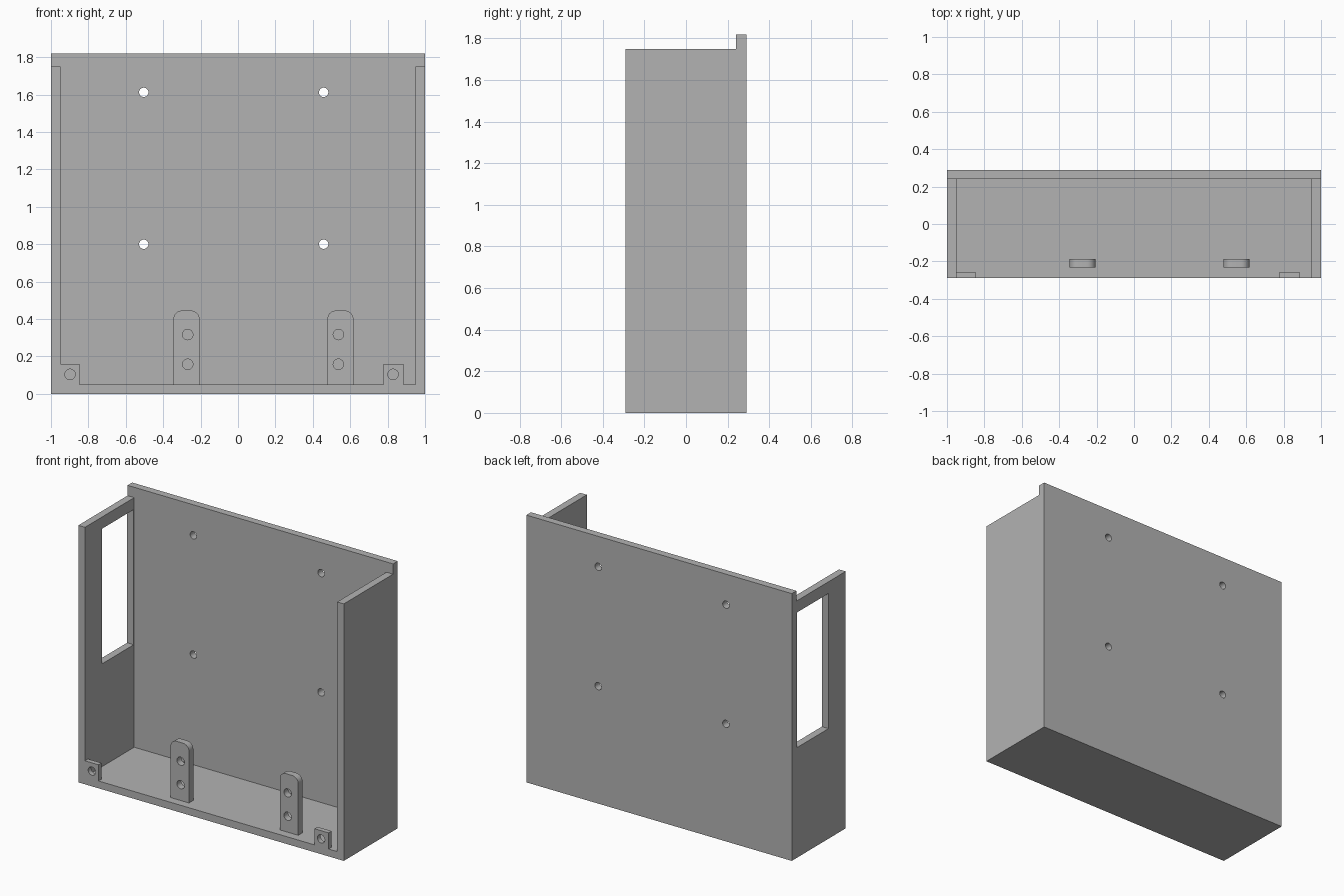
import bpy, bmesh, math

cube = bpy.data.objects.get("Cube")
if cube:
    bpy.data.objects.remove(cube, do_unlink=True)

grey = bpy.data.materials.new("plain grey")
grey.use_nodes = True
GREY = (0.45, 0.45, 0.45, 1)
grey.diffuse_color = GREY
grey.node_tree.nodes["Principled BSDF"].inputs["Base Color"].default_value = GREY

FRONT, BACK = -0.29, 0.29
WALL = 0.05


def extrude(name, outline, y0, y1):
    """Solid made from an (x, z) outline pushed from y0 to y1."""
    bm = bmesh.new()
    face = bm.faces.new([bm.verts.new((x, y0, z)) for x, z in outline])
    side = bmesh.ops.extrude_face_region(bm, geom=[face])["geom"]
    moved = [v for v in side if isinstance(v, bmesh.types.BMVert)]
    bmesh.ops.translate(bm, verts=moved, vec=(0, y1 - y0, 0))
    bmesh.ops.recalc_face_normals(bm, faces=bm.faces)
    mesh = bpy.data.meshes.new(name)
    bm.to_mesh(mesh)
    bm.free()
    mesh.materials.append(grey)
    obj = bpy.data.objects.new(name, mesh)
    bpy.context.collection.objects.link(obj)
    return obj


def box(name, x0, x1, y0, y1, z0, z1):
    return extrude(name, [(x0, z0), (x1, z0), (x1, z1), (x0, z1)], y0, y1)


def arc(cx, cz, r, start, end, steps):
    angles = [math.radians(start + (end - start) * i / steps) for i in range(steps + 1)]
    return [(cx + r * math.cos(a), cz + r * math.sin(a)) for a in angles]


def hole(x, z, r, y0, y1):
    return extrude("hole_cutter", arc(x, z, r, 0, 360, 32)[:-1], y0, y1)


def combine(target, tool, operation):
    """Apply a boolean and delete the tool."""
    mod = target.modifiers.new("boolean", "BOOLEAN")
    mod.operation, mod.object, mod.solver = operation, tool, "EXACT"
    bpy.context.view_layer.objects.active = target
    bpy.ops.object.modifier_apply(modifier=mod.name)
    bpy.data.objects.remove(tool, do_unlink=True)


def finish(obj):
    """Merge flat regions and smooth only the round surfaces."""
    bm = bmesh.new()
    bm.from_mesh(obj.data)
    bmesh.ops.remove_doubles(bm, verts=bm.verts, dist=0.0001)
    bmesh.ops.dissolve_limit(bm, angle_limit=0.01, verts=bm.verts, edges=bm.edges)
    bm.to_mesh(obj.data)
    bm.free()
    bpy.ops.object.select_all(action="DESELECT")
    obj.select_set(True)
    bpy.context.view_layer.objects.active = obj
    bpy.ops.object.shade_smooth_by_angle(angle=math.radians(30))


# Open tray: floor and two side walls in one U profile
inner, top = 1 - WALL, 1.75
tray = extrude("tray", [(-1, 0), (1, 0), (1, top), (inner, top), (inner, WALL),
                        (-inner, WALL), (-inner, top), (-1, top)], FRONT, BACK)

# Taller back panel
combine(tray, box("back_panel", -1, 1, BACK - WALL, BACK, 0, 1.82), "UNION")

# Front corner lugs with screw holes
for x0, x1, hole_x in ((-0.97, -0.848, -0.898), (0.778, 0.885, 0.829)):
    combine(tray, box("lug", x0, x1, FRONT, -0.257, 0.02, 0.16), "UNION")
    combine(tray, hole(hole_x, 0.104, 0.028, -0.35, -0.2), "DIFFERENCE")

# Mounting holes through the back panel
for x in (-0.504, 0.458):
    for z in (0.8, 1.612):
        combine(tray, hole(x, z, 0.025, 0.1, 0.4), "DIFFERENCE")

# Window in the right wall
combine(tray, box("window_cutter", -1.1, -0.9, -0.105, 0.235, 0.75, 1.67), "DIFFERENCE")
finish(tray)

# Upright tabs with rounded tops, standing on the floor
R, TOP = 0.045, 0.445
for name, x0, x1, hole_x in (("right_tab", -0.345, -0.206, -0.269),
                             ("left_tab", 0.478, 0.617, 0.537)):
    outline = [(x0, WALL), (x1, WALL)]
    outline += arc(x1 - R, TOP - R, R, 0, 90, 8)
    outline += arc(x0 + R, TOP - R, R, 90, 180, 8)
    tab = extrude(name, outline, -0.233, -0.187)
    for z in (0.158, 0.317):
        combine(tab, hole(hole_x, z, 0.028, -0.3, -0.1), "DIFFERENCE")
    finish(tab)
